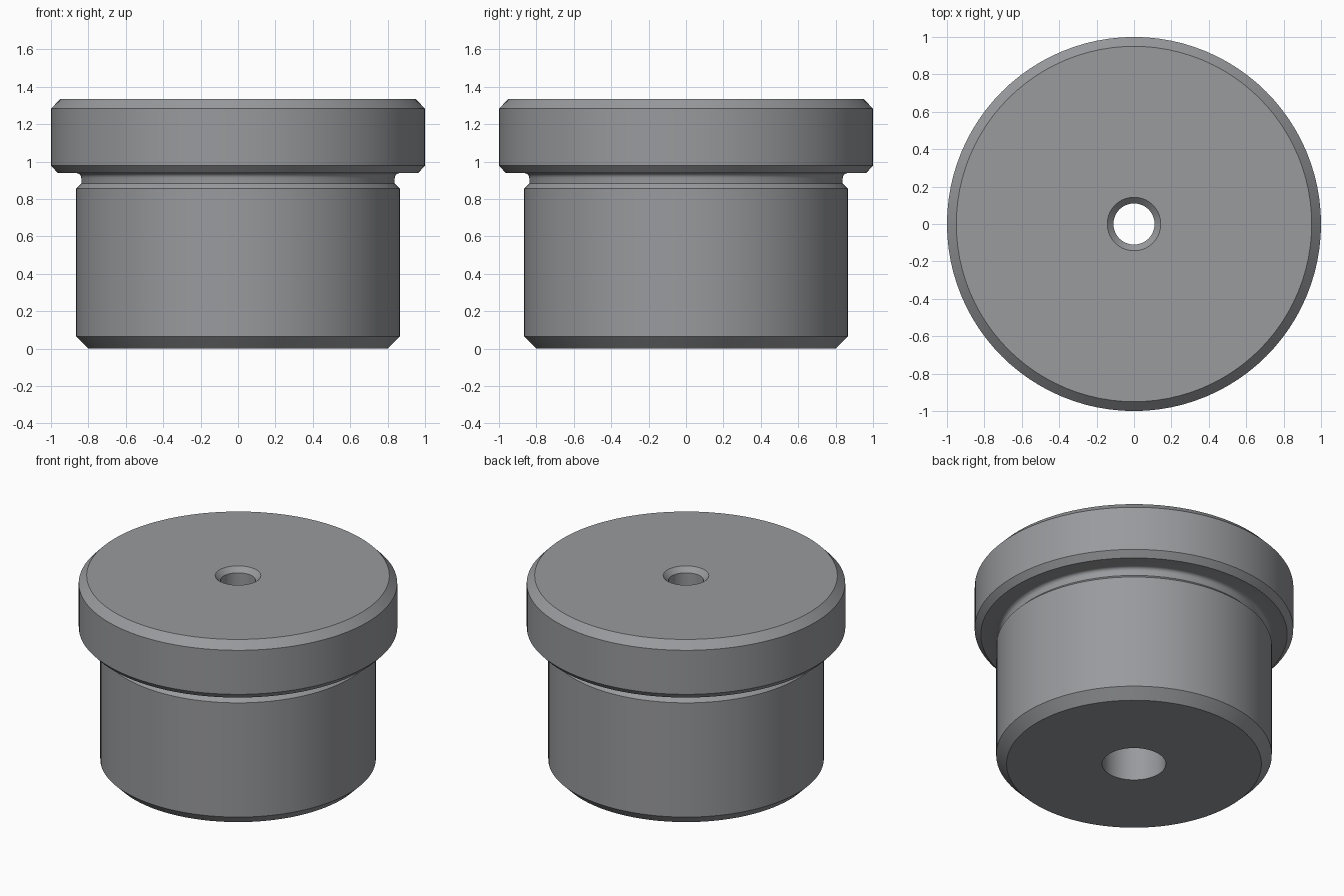
import bpy, bmesh, math

cube = bpy.data.objects.get("Cube")
if cube:
    bpy.data.objects.remove(cube, do_unlink=True)

SEGMENTS = 96

# Plain steel colour
steel = bpy.data.materials.new("grey_steel")
steel.use_nodes = True
colour = (0.32, 0.325, 0.34, 1)
steel.diffuse_color = colour
steel.node_tree.nodes["Principled BSDF"].inputs["Base Color"].default_value = colour


def arc(cx, cz, r, start, end, steps=5):
    """Points (radius, height) along a circular arc, angles in degrees."""
    angles = [math.radians(start + (end - start) * i / steps) for i in range(steps + 1)]
    return [(cx + r * math.cos(a), cz + r * math.sin(a)) for a in angles]


def lathe(name, profile):
    """Spin a closed (radius, height) profile around the z axis."""
    bm = bmesh.new()
    verts = [bm.verts.new((r, 0, z)) for r, z in profile]
    edges = [bm.edges.new((a, b)) for a, b in zip(verts, verts[1:] + verts[:1])]
    bmesh.ops.spin(bm, geom=verts + edges, cent=(0, 0, 0), axis=(0, 0, 1),
                   angle=math.tau, steps=SEGMENTS, use_duplicate=False)
    bmesh.ops.remove_doubles(bm, verts=bm.verts[:], dist=1e-4)
    bmesh.ops.recalc_face_normals(bm, faces=bm.faces[:])
    mesh = bpy.data.meshes.new(name)
    bm.to_mesh(mesh)
    bm.free()
    mesh.materials.append(steel)
    obj = bpy.data.objects.new(name, mesh)
    bpy.context.collection.objects.link(obj)
    bpy.ops.object.select_all(action="DESELECT")
    obj.select_set(True)
    bpy.context.view_layer.objects.active = obj
    bpy.ops.object.shade_smooth_by_angle(angle=math.radians(25))
    return obj


# Shank with chamfered foot, and relief groove filleted into the head
shank = [(0.80, 0), (0.865, 0.065), (0.865, 0.856), (0.838, 0.883)]
groove = arc(0.863, 0.913, 0.025, 180, 90)

# Head with a chamfer on both rims
head = [(0.962, 0.938), (1.0, 0.978), (1.0, 1.283), (0.95, 1.335)]

# Stepped through bore: countersunk narrow top, wider relief below
bore = [(0.143, 1.335), (0.11, 1.302), (0.11, 0.75), (0.20, 0.75), (0.20, 0)]

lathe("headed_bushing", shank + groove + head + bore)
